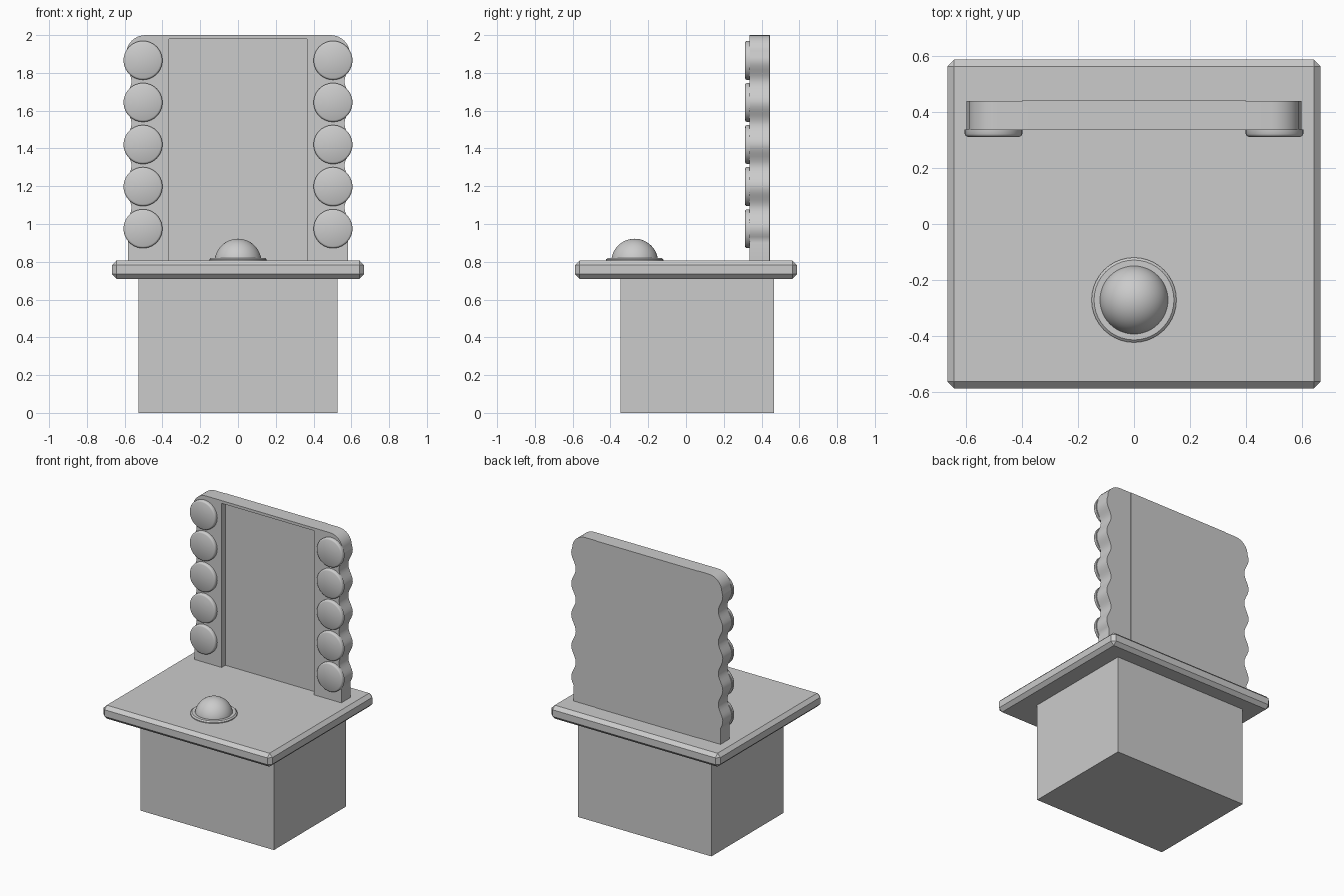
import bpy, bmesh, math
from mathutils import Matrix

cube = bpy.data.objects.get("Cube")
if cube:
    bpy.data.objects.remove(cube, do_unlink=True)

grey = bpy.data.materials.new("plain grey")
grey.use_nodes = True
colour = (0.6, 0.6, 0.6, 1)
grey.diffuse_color = colour
grey.node_tree.nodes["Principled BSDF"].inputs["Base Color"].default_value = colour


def finish(name, bm, smooth=False, bevel=0):
    bmesh.ops.recalc_face_normals(bm, faces=bm.faces)
    mesh = bpy.data.meshes.new(name)
    bm.to_mesh(mesh)
    bm.free()
    mesh.materials.append(grey)
    obj = bpy.data.objects.new(name, mesh)
    bpy.context.collection.objects.link(obj)
    bpy.ops.object.select_all(action='DESELECT')
    obj.select_set(True)
    bpy.context.view_layer.objects.active = obj
    if smooth:
        bpy.ops.object.shade_smooth_by_angle(angle=math.radians(35))
    if bevel:
        mod = obj.modifiers.new("edge", 'BEVEL')
        mod.width = bevel
        mod.segments = 1
    return obj


def box(name, x, y, z, bevel=0):
    bm = bmesh.new()
    bmesh.ops.create_cube(bm, size=1)
    for v in bm.verts:
        for axis, (low, high) in enumerate((x, y, z)):
            v.co[axis] = low if v.co[axis] < 0 else high
    return finish(name, bm, bevel=bevel)


def lathe(name, profile, place, steps=40):
    # Spin a radius and height profile around z, then place it
    bm = bmesh.new()
    verts = [bm.verts.new((r, 0, h)) for r, h in profile]
    edges = [bm.edges.new(pair) for pair in zip(verts, verts[1:])]
    bmesh.ops.spin(bm, geom=verts + edges, axis=(0, 0, 1), cent=(0, 0, 0),
                   angle=math.tau, steps=steps)
    bmesh.ops.remove_doubles(bm, verts=bm.verts, dist=0.0001)
    bmesh.ops.transform(bm, matrix=place, verts=bm.verts)
    return finish(name, bm, smooth=True)


def slab(name, outline, front, back):
    # Extrude an x, z outline along y
    bm = bmesh.new()
    face = bm.faces.new([bm.verts.new((x, front, z)) for x, z in outline])
    made = bmesh.ops.extrude_face_region(bm, geom=[face])["geom"]
    for v in made:
        if isinstance(v, bmesh.types.BMVert):
            v.co.y = back
    return finish(name, bm, smooth=True)


TOP, FRONT, BACK = 0.806, 0.337, 0.441
FIRST, PITCH = 0.975, 0.2228

# Cabinet and chamfered table top
box("cabinet", (-0.528, 0.528), (-0.348, 0.467), (0, 0.72))
box("table_top", (-0.668, 0.668), (-0.588, 0.588), (0.71, TOP), bevel=0.024)

# Recessed mirror panel with a thin rail above it
box("mirror_panel", (-0.37, 0.37), (FRONT + 0.042, BACK), (TOP, 1.99))
box("top_rail", (-0.365, 0.365), (FRONT, BACK), (1.98, 2))
box("back_panel", (-0.4, 0.4), (BACK - 0.02, BACK + 0.003), (TOP, 2))

# Scalloped side posts with rounded top corners, and their lamps
for side, label in ((1, "left"), (-1, "right")):
    outline = [(0.365, TOP), (0.582, TOP), (0.582, 0.9)]
    for i in range(61):
        z = 0.915 + i * (1.9 - 0.915) / 60
        outline.append((0.582 + 0.018 * math.cos(math.tau * (z - FIRST) / PITCH), z))
    for i in range(1, 9):
        a = i * math.pi / 16
        outline.append((0.49 + 0.102 * math.cos(a), 1.9 + 0.1 * math.sin(a)))
    outline.append((0.365, 2))
    slab(label + "_post", [(side * x, z) for x, z in outline], FRONT, BACK)
    for n in range(5):
        place = (Matrix.Translation((side * 0.503, FRONT, FIRST + n * PITCH))
                 @ Matrix.Rotation(math.pi / 2, 4, 'X'))
        lathe(f"{label}_lamp_{n + 1}",
              [(0, -0.002), (0.103, -0.002), (0.103, 0.015), (0.1, 0.021),
               (0.093, 0.025), (0, 0.025)], place)

# Dome on a low ring
spot = Matrix.Translation((0, -0.272, TOP))
lathe("dome_ring", [(0, 0), (0.152, 0), (0.152, 0.006), (0.143, 0.014), (0, 0.014)], spot)
arc = [i * math.pi / 24 for i in range(13)]
lathe("dome", [(0.124 * math.cos(a), -0.008 + 0.124 * math.sin(a)) for a in arc], spot, 48)
